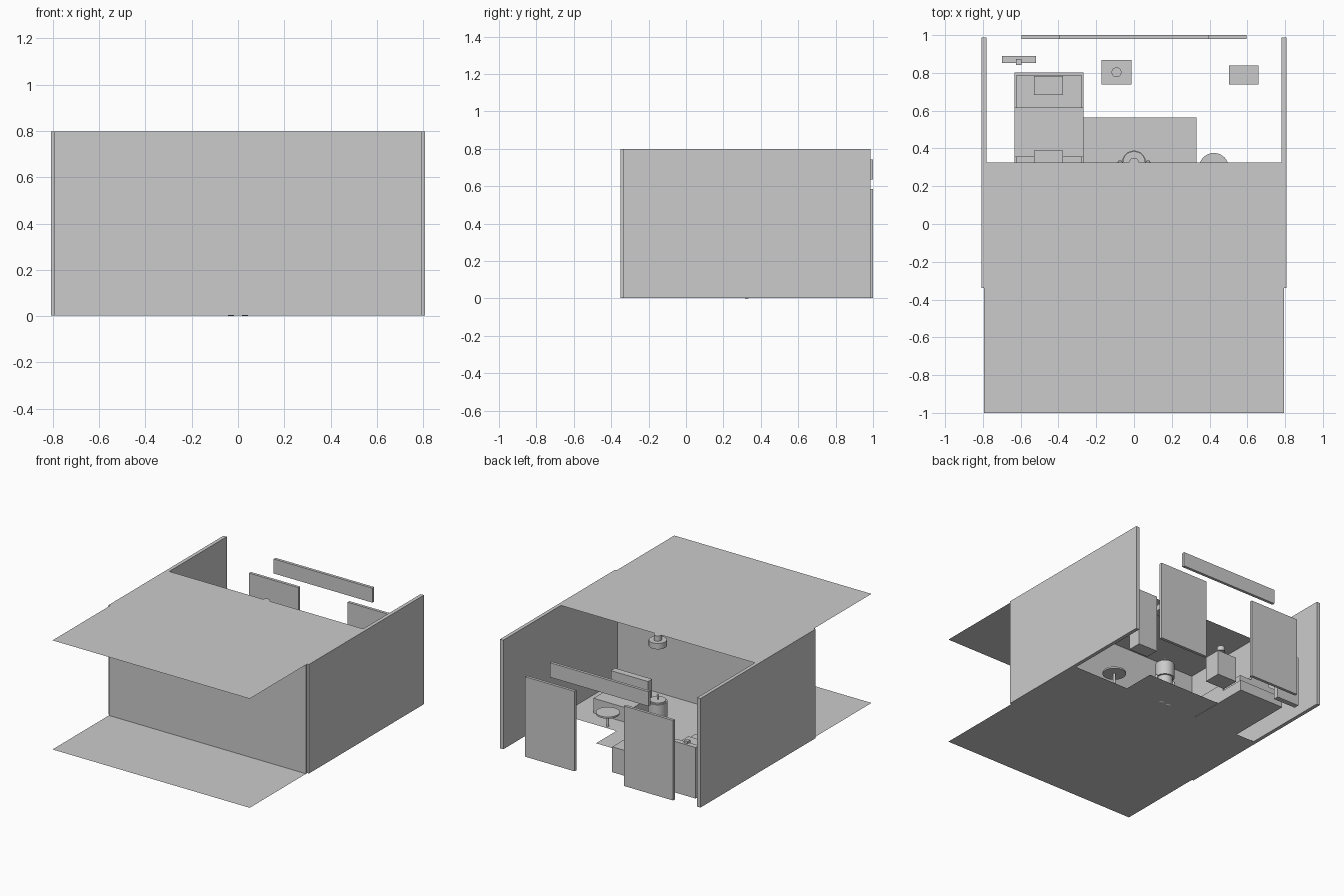
import bpy, math

if "Cube" in bpy.data.objects:
    bpy.data.objects.remove(bpy.data.objects["Cube"])

S = 0.265                 # model units per metre of room
Y0, Z0 = 0.3245, 0.003    # room centre and floor height


def box(name, x0, x1, y0, y1, z0, z1):
    bpy.ops.mesh.primitive_cube_add(size=1, location=((x0 + x1) / 2, (y0 + y1) / 2, (z0 + z1) / 2))
    o = bpy.context.object
    o.name = name
    o.scale = (x1 - x0, y1 - y0, z1 - z0)
    bpy.ops.object.transform_apply(location=False, rotation=False, scale=True)
    return o


def cyl(name, x, y, z0, z1, r, n=32):
    bpy.ops.mesh.primitive_cylinder_add(vertices=n, radius=r, depth=z1 - z0, location=(x, y, (z0 + z1) / 2))
    o = bpy.context.object
    o.name = name
    bpy.ops.object.shade_smooth_by_angle()
    return o


def ball(name, x, y, z, r, squash=1):
    bpy.ops.mesh.primitive_uv_sphere_add(segments=24, ring_count=12, radius=r, location=(x, y, z))
    o = bpy.context.object
    o.name = name
    o.scale.z = squash
    bpy.ops.object.shade_smooth()
    return o


def sheet(name, x, y, z, w, d):
    bpy.ops.mesh.primitive_plane_add(size=1, location=(x, y, z))
    o = bpy.context.object
    o.name = name
    o.scale = (w, d, 1)
    bpy.ops.object.transform_apply(location=False, rotation=False, scale=True)
    return o


# Floor and ceiling sheets, shifted towards the front
H = 3 * S
T = 0.05 * S
for name, z in (("floor", Z0), ("ceiling", Z0 + H)):
    sheet(name, 0, Y0 - 2.5 * S, z, 6 * S, 5 * S)
sheet("rug", 0, Y0, Z0 + 0.002, 2.5 * S, 1.8 * S)

# Walls
yf, yb = Y0 - 2.5 * S, Y0 + 2.5 * S
box("front_wall", -3 * S, 3 * S, yf - T, yf + T, Z0, Z0 + H)
for s, side in ((-1, "left"), (1, "right")):
    xs = sorted((s * 3 * S - T, s * 3 * S + T))
    box(side + "_wall", *xs, yf, yb, Z0, Z0 + H)
    # Back panels flanking the opening
    xs = sorted((s * 0.75 * S, s * 2.25 * S))
    box(side + "_back_panel", *xs, 0.979, 1.0, Z0, 2.2 * S + Z0)
box("lintel", -1.5 * S, 1.5 * S, 0.979, 1.0, 2.4 * S, 2.8 * S)

# Bed with mattress, blanket and cushions
box("bed_frame", -0.632, -0.267, 0.272, 0.802, Z0, 0.08)
box("mattress", -0.624, -0.275, 0.285, 0.787, 0.08, 0.128)
box("blanket", -0.632, -0.267, 0.354, 0.616, 0.08, 0.136)
for i, y in enumerate((0.34, 0.733)):
    box(f"pillow_{i}", -0.529, -0.376, y - 0.05, y + 0.05, 0.125, 0.155)

# Tall panel with a small knob, in the back left corner
box("tall_panel", -0.70, -0.518, 0.852, 0.89, Z0, 0.375)
box("panel_knob", -0.625, -0.595, 0.843, 0.873, 0.36, 0.392)

# Bedside cabinet with a lamp
box("cabinet", -0.172, -0.013, 0.738, 0.868, Z0, 0.188)
cyl("cabinet_lamp_stem", -0.0925, 0.803, 0.188, 0.24, 0.012, 16)
cyl("cabinet_lamp_shade", -0.0925, 0.803, 0.235, 0.268, 0.026)

# Tall bookcase
box("bookcase", 0.503, 0.659, 0.738, 0.839, Z0, 0.427)

# Sofa
box("sofa_seat", 0.32, 0.62, -0.068, 0.18, Z0, 0.11)
box("sofa_back", 0.32, 0.62, -0.068, -0.02, 0.11, 0.235)

# Round coffee table
cyl("table_top", 0.423, 0.297, 0.095, 0.107, 0.079)
cyl("table_stem", 0.423, 0.297, Z0, 0.097, 0.009, 16)

# Small robot standing in the middle
cyl("robot_body", 0, Y0, 0.10, 0.21, 0.052)
cyl("robot_head", 0, Y0, 0.205, 0.312, 0.064)
cyl("robot_cap", 0, Y0, 0.312, 0.322, 0.055)
cyl("robot_antenna", 0, Y0, 0.322, 0.352, 0.003, 8)
ball("robot_antenna_tip", 0, Y0, 0.355, 0.008)
for s, side in ((-1, "left"), (1, "right")):
    cyl(side + "_robot_leg", s * 0.03, Y0, 0.01, 0.105, 0.016, 16)
    ball(side + "_robot_foot", s * 0.03, Y0, 0.0125, 0.025, 0.5)
    cyl(side + "_robot_arm", s * 0.074, Y0, 0.12, 0.20, 0.011, 16)
    ball(side + "_robot_hand", s * 0.074, Y0, 0.118, 0.013)

# Ceiling lamp
cyl("ceiling_lamp", 0, Y0, 0.715, 0.758, 0.06)
cyl("ceiling_lamp_mount", 0, Y0, 0.758, 0.797, 0.026)
